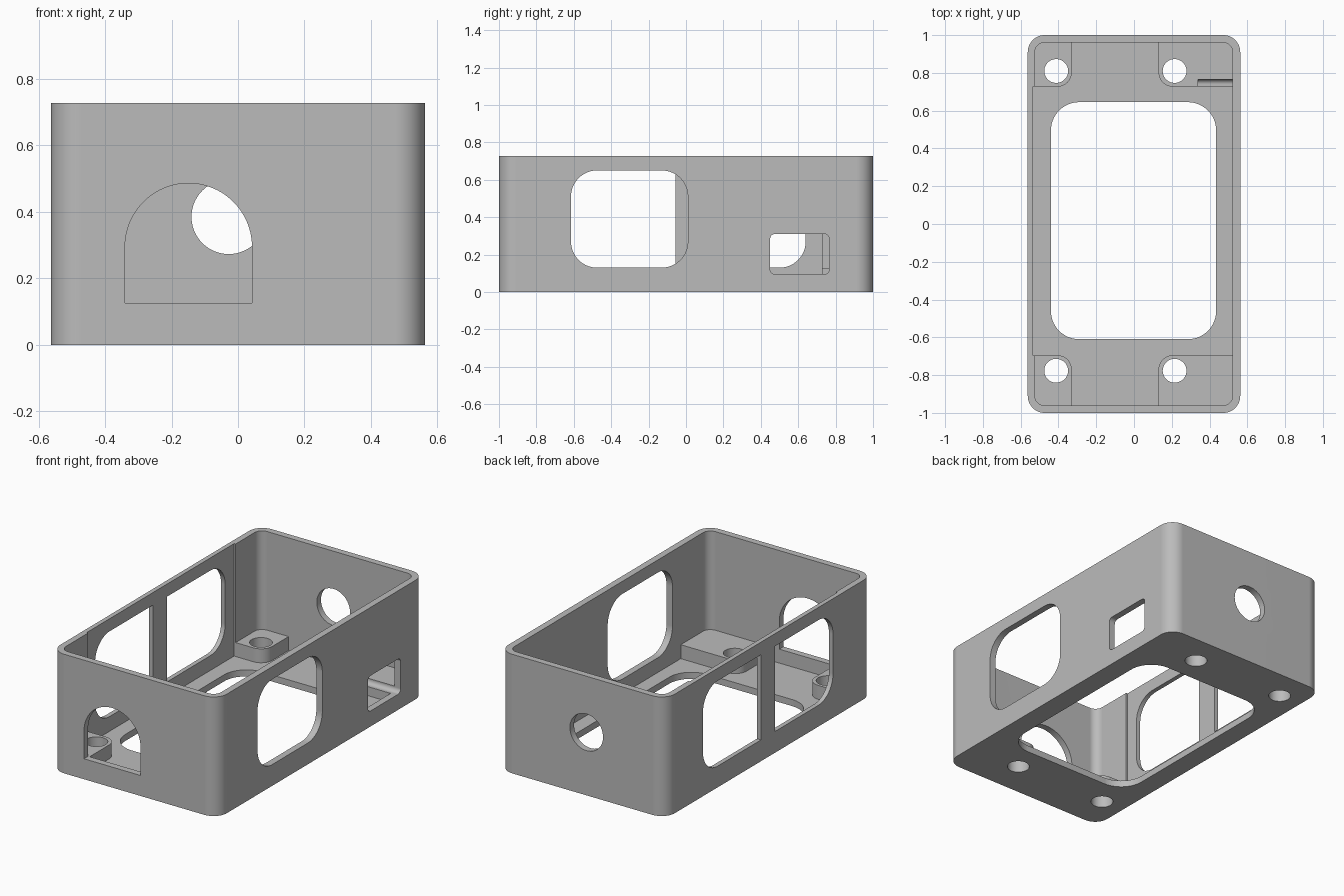
import bpy
import bmesh
from math import sin, cos, pi

cube = bpy.data.objects.get("Cube")
if cube:
    bpy.data.objects.remove(cube, do_unlink=True)

grey = bpy.data.materials.new("plain grey")
grey.use_nodes = True
grey.diffuse_color = (0.5, 0.5, 0.5, 1)
grey.node_tree.nodes["Principled BSDF"].inputs["Base Color"].default_value = (0.5, 0.5, 0.5, 1)


def arc(cx, cy, r, start, end, steps):
    return [(cx + r * cos(start + (end - start) * i / steps),
             cy + r * sin(start + (end - start) * i / steps)) for i in range(steps + 1)]


def rounded(x0, x1, y0, y1, r=0.0, corners="abcd"):
    """Rectangle outline; corners a, b, c, d run anticlockwise from lower left."""
    points = []
    for i, (name, x, y) in enumerate(zip("abcd", (x0, x1, x1, x0), (y0, y0, y1, y1))):
        if r and name in corners:
            cx = x + r if x == x0 else x - r
            cy = y + r if y == y0 else y - r
            start = pi + i * pi / 2
            points += arc(cx, cy, r, start, start + pi / 2, 14)
        else:
            points.append((x, y))
    return points


def circle(cx, cy, r):
    return arc(cx, cy, r, 0, 2 * pi, 56)[:-1]


def prism(name, outline, axis, low, high):
    """Extrude an outline along axis 0, 1 or 2."""
    bm = bmesh.new()
    rings = []
    for depth in (low, high):
        ring = []
        for point in outline:
            co = list(point)
            co.insert(axis, depth)
            ring.append(bm.verts.new(co))
        bm.faces.new(ring)
        rings.append(ring)
    for i in range(len(outline)):
        j = (i + 1) % len(outline)
        bm.faces.new((rings[0][i], rings[0][j], rings[1][j], rings[1][i]))
    bmesh.ops.recalc_face_normals(bm, faces=bm.faces)
    mesh = bpy.data.meshes.new(name)
    bm.to_mesh(mesh)
    bm.free()
    mesh.materials.append(grey)
    obj = bpy.data.objects.new(name, mesh)
    bpy.context.collection.objects.link(obj)
    return obj


W, H = 0.5625, 0.727      # half width and height
FLOOR, BOSS = 0.04, 0.125  # floor and boss tops
casing = prism("casing", rounded(-W, W, -1, 1, 0.09), 2, 0, H)


def combine(outline, axis, low, high, operation="DIFFERENCE"):
    tool = prism("helper", outline, axis, low, high)
    tool.hide_render = True
    mod = casing.modifiers.new("shape", "BOOLEAN")
    mod.operation = operation
    mod.solver = "EXACT"
    mod.object = tool
    bpy.context.view_layer.objects.active = casing
    bpy.ops.object.modifier_apply(modifier=mod.name)
    bpy.data.objects.remove(tool, do_unlink=True)


# Open-topped cavity
combine(rounded(-0.525, 0.522, -0.96, 0.96, 0.05), 2, FLOOR, 1)

# Corner mounting bosses
for x0, x1, left in ((-0.534, -0.33, True), (0.13, 0.534, False)):
    combine(rounded(x0, x1, -0.965, -0.695, 0.075, "c" if left else "d"), 2, 0.02, BOSS, "UNION")
    combine(rounded(x0, x1, 0.727, 0.965, 0.075, "b" if left else "a"), 2, 0.02, BOSS, "UNION")

# Thinned stretch of one side wall
combine(rounded(-0.535, -0.45, -0.695, 0.727), 2, FLOOR, 1)

# Floor opening and screw holes
combine(rounded(-0.44, 0.435, -0.61, 0.645, 0.15), 2, -0.1, 0.1)
for x in (-0.412, 0.215):
    for y in (-0.777, 0.81):
        combine(circle(x, y, 0.063), 2, -0.1, 0.3)

# Twin windows with a strut between them
combine(rounded(-0.615, -0.055, 0.13, 0.65, 0.14, "ad"), 0, -0.7, -0.45)
combine(rounded(0.08, 0.64, 0.13, 0.65, 0.14, "bc"), 0, -0.7, -0.45)

# Opposite wall: large window and a small port that bites into the boss
combine(rounded(-0.615, 0.01, 0.13, 0.65, 0.14), 0, 0.48, 0.7)
combine(rounded(0.45, 0.765, 0.095, 0.31, 0.025), 0, 0.34, 0.7)

# Arched front doorway and round back hole
arch = [(-0.34, BOSS), (0.042, BOSS)] + arc(-0.149, 0.295, 0.191, 0, pi, 40)
combine(arch, 1, -1.1, -0.94)
combine(circle(-0.028, 0.385, 0.112), 1, 0.9, 1.1)

# Smooth rounded corners with crisp edges
bpy.ops.object.select_all(action="DESELECT")
casing.select_set(True)
bpy.context.view_layer.objects.active = casing
bpy.ops.object.shade_smooth_by_angle(angle=pi / 6)
normals = casing.modifiers.new("even normals", "WEIGHTED_NORMAL")
normals.keep_sharp = True
